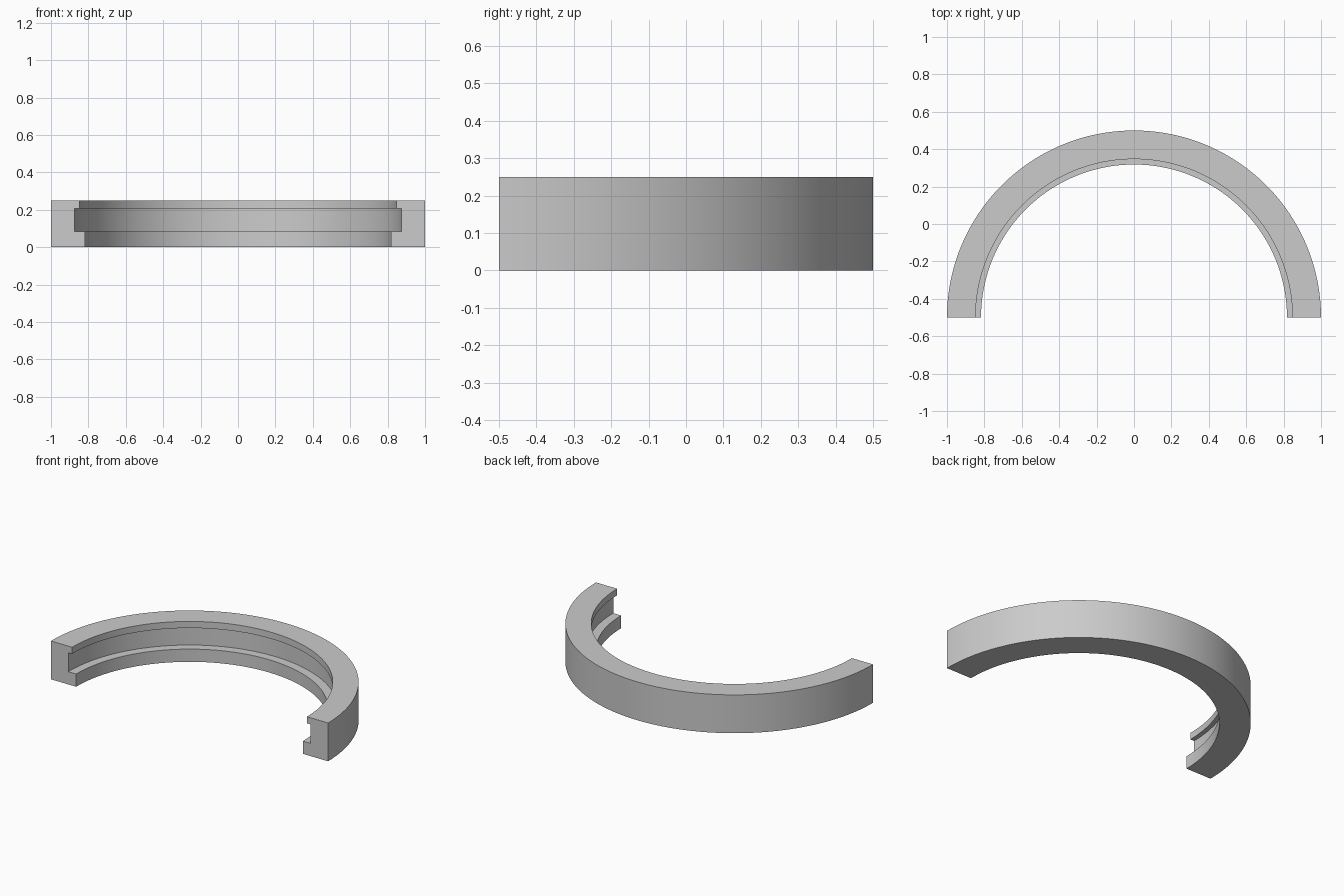
import bpy, bmesh, math
from mathutils import Vector

cube = bpy.data.objects.get("Cube")
if cube:
    bpy.data.objects.remove(cube, do_unlink=True)

SEGMENTS = 96
CENTRE_Y = -0.5

# Cross-section (radius, height): square outside, grooved inside
PROFILE = [(1.0, 0.0), (1.0, 0.25), (0.847, 0.25), (0.847, 0.207),
           (0.875, 0.207), (0.875, 0.083), (0.818, 0.083), (0.818, 0.0)]

# Plain grey material
grey = bpy.data.materials.new("plain grey")
grey.use_nodes = True
colour = (0.6, 0.6, 0.6, 1)
grey.diffuse_color = colour
grey.node_tree.nodes["Principled BSDF"].inputs["Base Color"].default_value = colour

# Half ring: sweep the cross-section through half a turn, with flat capped ends
bm = bmesh.new()
rings = []
for i in range(SEGMENTS + 1):
    a = math.pi * i / SEGMENTS
    rings.append([bm.verts.new(Vector((r * math.cos(a), CENTRE_Y + r * math.sin(a), z)))
                  for r, z in PROFILE])
n = len(PROFILE)
for ring, following in zip(rings, rings[1:]):
    for j in range(n):
        k = (j + 1) % n
        bm.faces.new((ring[j], ring[k], following[k], following[j]))
bm.faces.new(rings[0])
bm.faces.new(rings[-1][::-1])
bmesh.ops.recalc_face_normals(bm, faces=bm.faces[:])

mesh = bpy.data.meshes.new("grooved_half_ring")
bm.to_mesh(mesh)
bm.free()
mesh.materials.append(grey)
half_ring = bpy.data.objects.new("grooved_half_ring", mesh)
bpy.context.collection.objects.link(half_ring)

# Smooth curved walls, sharp groove and rim edges
bpy.ops.object.select_all(action="DESELECT")
half_ring.select_set(True)
bpy.context.view_layer.objects.active = half_ring
bpy.ops.object.shade_smooth_by_angle(angle=math.radians(30))
